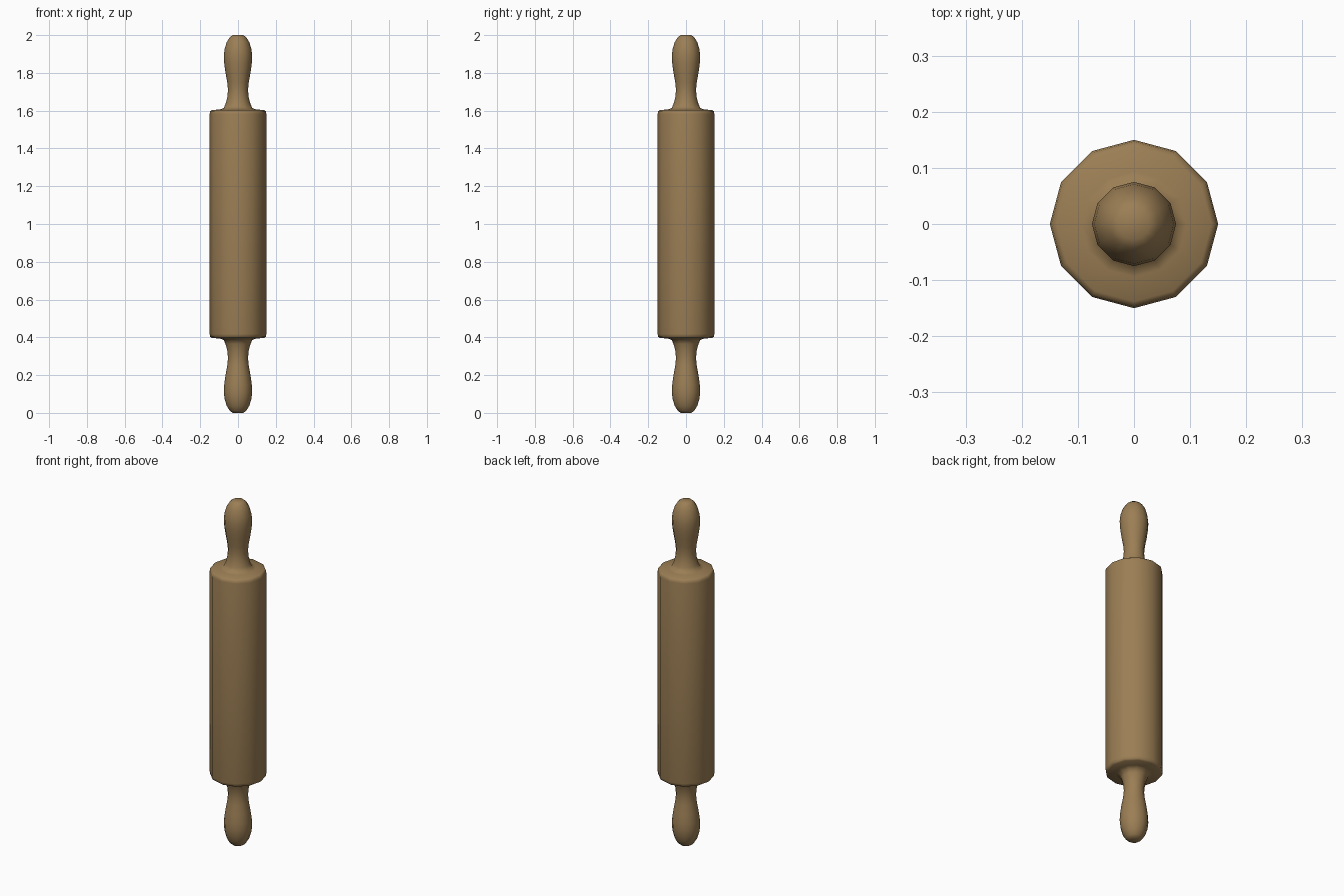
import bpy, bmesh, math

if "Cube" in bpy.data.objects:
    bpy.data.objects.remove(bpy.data.objects["Cube"])

SIDES = 12

wood = bpy.data.materials.new("warm_wood")
wood.diffuse_color = (0.33, 0.21, 0.09, 1)
wood.use_nodes = True
wood.node_tree.nodes["Principled BSDF"].inputs["Base Color"].default_value = wood.diffuse_color

# Lower half of the turned profile: (radius, height)
half = [(0.028, 0.0), (0.044, 0.012), (0.060, 0.038), (0.071, 0.075),
        (0.075, 0.11), (0.073, 0.15), (0.066, 0.20), (0.057, 0.25),
        (0.053, 0.29), (0.057, 0.33), (0.066, 0.365), (0.076, 0.386),
        (0.094, 0.393), (0.138, 0.397), (0.147, 0.403), (0.150, 0.418)]
# Mirror it about the middle of the roller
profile = half + [(r, 2.0 - z) for r, z in reversed(half)]

# Roller and both handles turned as one piece
bm = bmesh.new()
rings = [[bm.verts.new((r * math.cos(2 * math.pi * i / SIDES),
                        r * math.sin(2 * math.pi * i / SIDES), z))
          for i in range(SIDES)] for r, z in profile]
for low, high in zip(rings, rings[1:]):
    for i in range(SIDES):
        j = (i + 1) % SIDES
        bm.faces.new((low[i], low[j], high[j], high[i]))
# Handle end caps
bm.faces.new(list(reversed(rings[0])))
bm.faces.new(rings[-1])
for f in bm.faces:
    f.smooth = True

mesh = bpy.data.meshes.new("rolling_pin")
bm.to_mesh(mesh)
bm.free()
mesh.materials.append(wood)
bpy.context.collection.objects.link(bpy.data.objects.new("rolling_pin", mesh))
